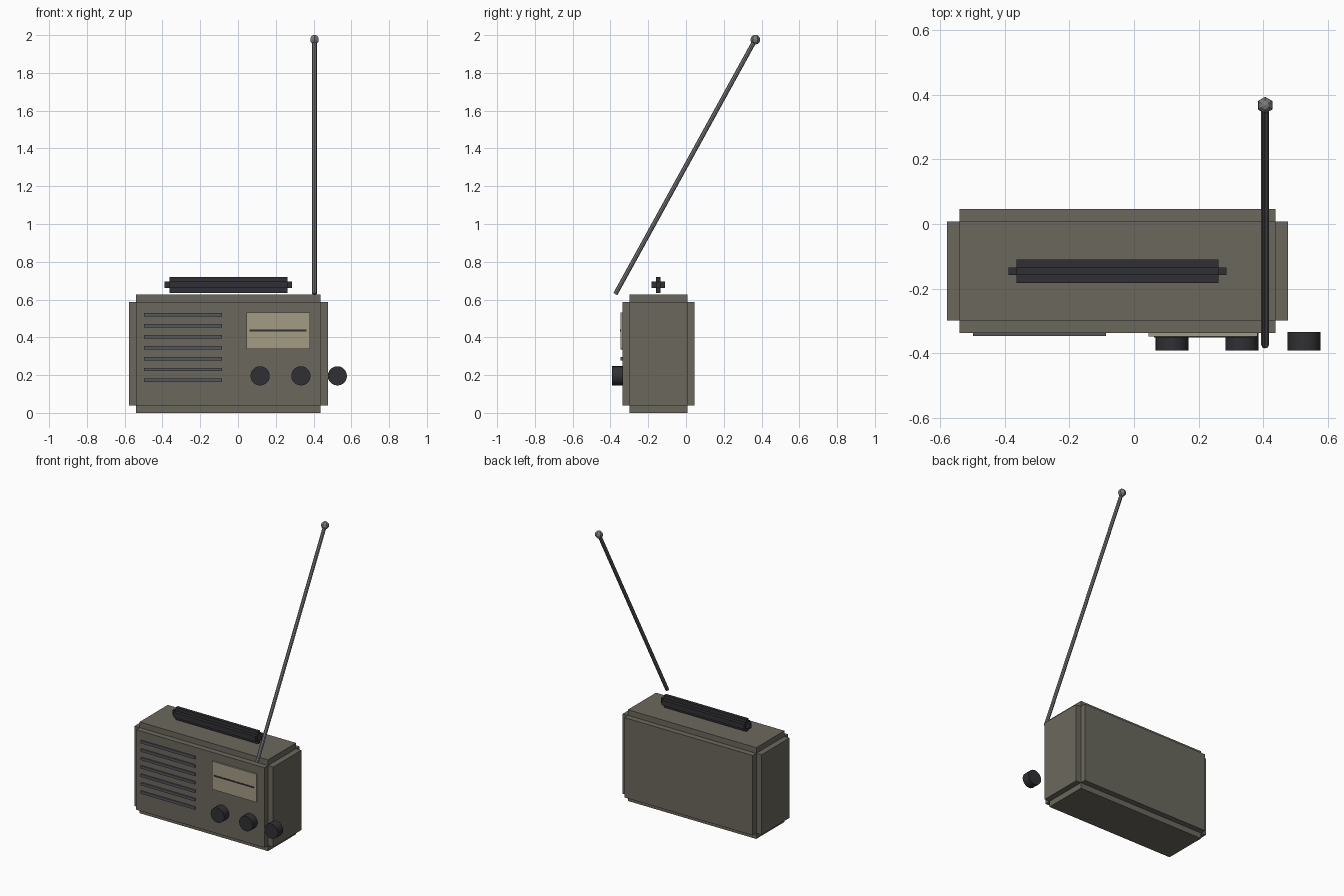
import bpy, bmesh, math
from mathutils import Vector, Matrix

if "Cube" in bpy.data.objects:
    bpy.data.objects.remove(bpy.data.objects["Cube"])


def material(name, rgb):
    m = bpy.data.materials.new(name)
    m.diffuse_color = (*rgb, 1)
    m.use_nodes = True
    m.node_tree.nodes["Principled BSDF"].inputs["Base Color"].default_value = m.diffuse_color
    return m


OLIVE = material("olive_case", (0.145, 0.138, 0.108))
BLACK = material("black_plastic", (0.03, 0.03, 0.035))
SLATE = material("slate_grille", (0.09, 0.095, 0.115))
CREAM = material("cream_dial", (0.37, 0.33, 0.23))
METAL = material("antenna_metal", (0.2, 0.2, 0.21))


def finish(name, bm, mat):
    mesh = bpy.data.meshes.new(name)
    bm.to_mesh(mesh)
    bm.free()
    mesh.materials.append(mat)
    ob = bpy.data.objects.new(name, mesh)
    bpy.context.collection.objects.link(ob)
    return ob


def add_box(bm, lo, hi):
    lo, hi = Vector(lo), Vector(hi)
    mat = Matrix.Translation((lo + hi) / 2) @ Matrix.Diagonal((*(hi - lo), 1))
    bmesh.ops.create_cube(bm, size=1, matrix=mat)


def box(name, lo, hi, mat):
    bm = bmesh.new()
    add_box(bm, lo, hi)
    return finish(name, bm, mat)


def stepped_box(name, lo, hi, step, mat):
    """Box with notched edges: three slabs, each full length along one axis, fused."""
    slabs = []
    for axis in range(3):
        inset = Vector([0 if i == axis else step for i in range(3)])
        slabs.append(box(name, Vector(lo) + inset, Vector(hi) - inset, mat))
    base = slabs[0]
    for other in slabs[1:]:
        mod = base.modifiers.new("fuse", 'BOOLEAN')
        mod.operation = 'UNION'
        mod.solver = 'EXACT'
        mod.object = other
        bpy.context.view_layer.objects.active = base
        bpy.ops.object.modifier_apply(modifier=mod.name)
        bpy.data.objects.remove(other)
    base.name = name
    return base


def cylinder(name, a, b, radius, sides, mat):
    a, b = Vector(a), Vector(b)
    d = b - a
    bm = bmesh.new()
    bmesh.ops.create_cone(
        bm, cap_ends=True, segments=sides, radius1=radius, radius2=radius, depth=d.length,
        matrix=Matrix.Translation((a + b) / 2) @ d.to_track_quat('Z', 'Y').to_matrix().to_4x4())
    return finish(name, bm, mat)


def smooth(ob):
    bpy.ops.object.select_all(action='DESELECT')
    ob.select_set(True)
    bpy.context.view_layer.objects.active = ob
    bpy.ops.object.shade_smooth_by_angle(angle=math.radians(35))


# Case and carrying handle
stepped_box("case", (-0.578, -0.337, 0), (0.476, 0.046, 0.627), 0.039, OLIVE)
stepped_box("handle", (-0.388, -0.182, 0.636), (0.286, -0.110, 0.720), 0.0245, BLACK)

# Speaker grille slats
for i in range(7):
    z = 0.172 + i * 0.0578
    box(f"grille_slat_{i + 1}", (-0.498, -0.346, z - 0.009), (-0.086, -0.327, z + 0.009), SLATE)

# Tuning dial and needle
box("tuning_dial", (0.045, -0.347, 0.339), (0.382, -0.330, 0.532), CREAM)
box("dial_needle", (0.062, -0.350, 0.432), (0.363, -0.344, 0.441), BLACK)

# Control knobs
for i, x in enumerate((0.117, 0.333, 0.526)):
    smooth(cylinder(f"knob_{i + 1}", (x, -0.334, 0.196), (x, -0.391, 0.196), 0.051, 20, BLACK))

# Antenna rod and tip
tip = Vector((0.405, 0.367, 1.976))
cylinder("antenna_rod", (0.405, -0.374, 0.629), tip, 0.012, 8, METAL)
bm = bmesh.new()
bmesh.ops.create_uvsphere(bm, u_segments=6, v_segments=6, radius=0.026,
                          matrix=Matrix.Translation(tip))
ys = [v.co.y for v in bm.verts]
xs = [v.co.x for v in bm.verts]
if max(xs) - min(xs) > max(ys) - min(ys):
    bmesh.ops.rotate(bm, verts=bm.verts, cent=tip, matrix=Matrix.Rotation(math.pi / 6, 3, 'Z'))
finish("antenna_tip", bm, METAL)
